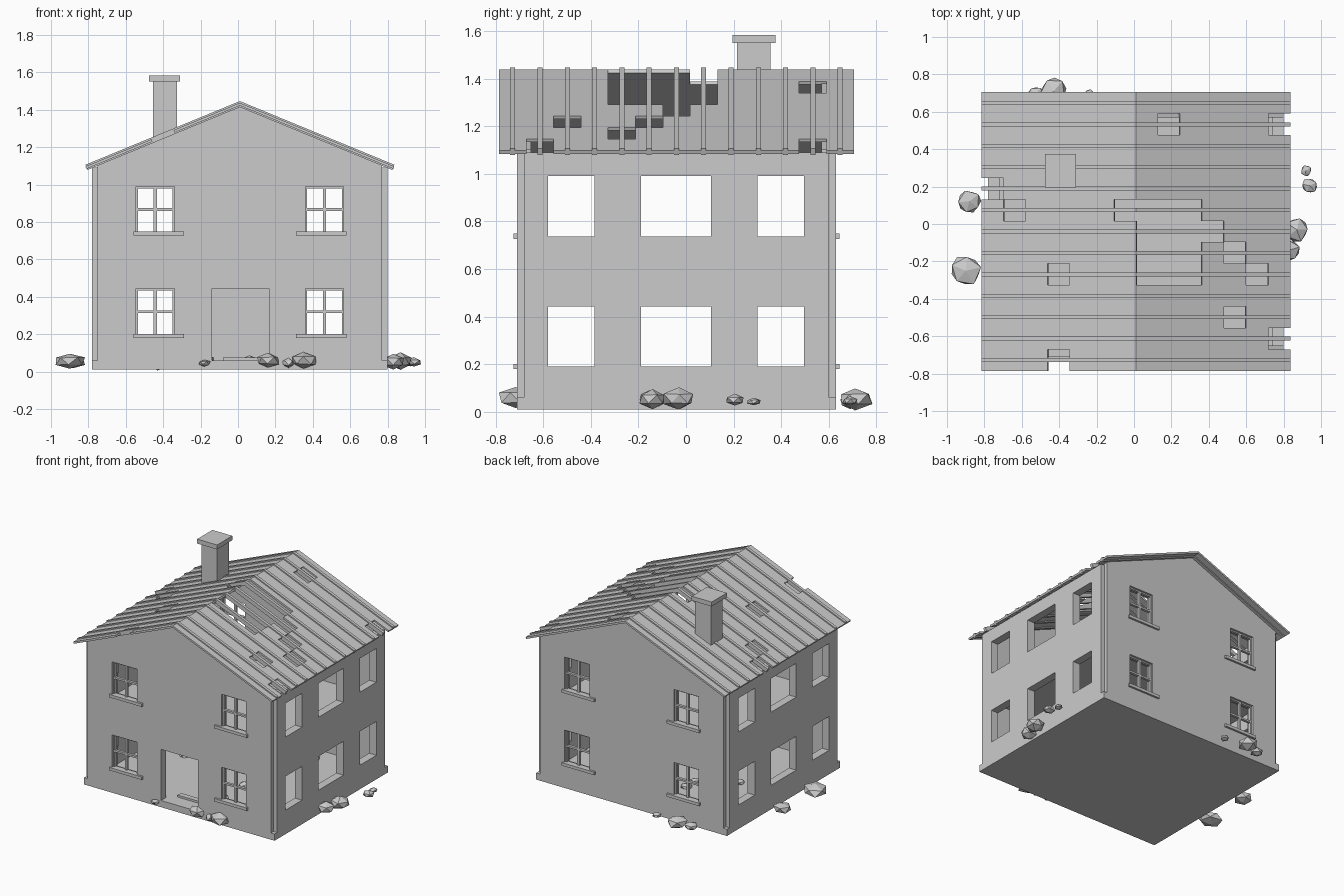
import bpy, bmesh, math, random
from mathutils import Vector

if "Cube" in bpy.data.objects:
    bpy.data.objects.remove(bpy.data.objects["Cube"])

random.seed(4)
CX, CY = 0.01, -0.04                      # house centre
X0, X1, Y0, Y1 = -0.78, 0.80, -0.71, 0.63  # outer wall faces
T = 0.06                                  # wall thickness

grey = bpy.data.materials.new("weathered_grey")
grey.diffuse_color = (0.6, 0.6, 0.6, 1)
grey.use_nodes = True
grey.node_tree.nodes["Principled BSDF"].inputs["Base Color"].default_value = grey.diffuse_color


def finish(name, bm):
    bmesh.ops.recalc_face_normals(bm, faces=bm.faces)
    me = bpy.data.meshes.new(name)
    bm.to_mesh(me)
    bm.free()
    me.materials.append(grey)
    ob = bpy.data.objects.new(name, me)
    bpy.context.collection.objects.link(ob)
    return ob


def add_box(bm, x0, x1, y0, y1, z0, z1):
    vs = bmesh.ops.create_cube(bm, size=1)["verts"]
    for v in vs:
        v.co = Vector(((x0 + x1) / 2 + v.co.x * (x1 - x0),
                       (y0 + y1) / 2 + v.co.y * (y1 - y0),
                       (z0 + z1) / 2 + v.co.z * (z1 - z0)))


def boxes(name, *dims):
    bm = bmesh.new()
    for d in dims:
        add_box(bm, *d)
    return finish(name, bm)


def panel(name, us, vs, is_hole, place, depth):
    """Grid sheet with missing cells, thickened along depth."""
    bm = bmesh.new()
    us, vs = sorted(set(us)), sorted(set(vs))
    grid = [[bm.verts.new(place(u, v)) for v in vs] for u in us]
    for i in range(len(us) - 1):
        for j in range(len(vs) - 1):
            if not is_hole((us[i] + us[i + 1]) / 2, (vs[j] + vs[j + 1]) / 2):
                bm.faces.new((grid[i][j], grid[i + 1][j], grid[i + 1][j + 1], grid[i][j + 1]))
    bmesh.ops.delete(bm, geom=[v for v in bm.verts if not v.link_faces], context="VERTS")
    ext = bmesh.ops.extrude_face_region(bm, geom=bm.faces[:], use_keep_orig=True)["geom"]
    bmesh.ops.translate(bm, vec=depth, verts=[g for g in ext if isinstance(g, bmesh.types.BMVert)])
    return finish(name, bm)


def wall(name, u0, u1, z1, holes, place, depth):
    us = [u0, u1] + [u for h in holes for u in h[:2]]
    zs = [0.06, z1] + [z for h in holes for z in h[2:]]
    inside = lambda u, z: any(h[0] < u < h[1] and h[2] < z < h[3] for h in holes)
    return panel(name, us, zs, inside, place, Vector(depth))


# Foundation and upper floor
boxes("foundation", (X0, X1, Y0, Y1, 0.01, 0.06))
boxes("upper_floor", (X0 + T, X1 - T, Y0 + T, Y1 - T, 0.56, 0.59))

# Walls, leaving a small notch at every corner
LEVELS = ((0.19, 0.443), (0.737, 0.99))
END_WIN = ((-0.545, -0.34), (0.36, 0.565))
SIDE_WIN = ((-0.58, -0.385), (-0.19, 0.105), (0.30, 0.495))
end_holes = [(*w, *l) for w in END_WIN for l in LEVELS]
side_holes = [(*w, *l) for w in SIDE_WIN for l in LEVELS]
door = (-0.14, 0.165, 0.06, 0.443)
N = 0.03
wall("front_wall", X0 + N, X1 - N, 1.10, end_holes + [door], lambda u, z: (u, Y0, z), (0, T, 0))
wall("back_wall", X0 + N, X1 - N, 1.10, end_holes, lambda u, z: (u, Y1, z), (0, -T, 0))
wall("left_wall", Y0 + N, Y1 - N, 1.09, side_holes, lambda u, z: (X0, u, z), (T, 0, 0))
wall("right_wall", Y0 + N, Y1 - N, 1.09, side_holes, lambda u, z: (X1, u, z), (-T, 0, 0))

# Gables
for name, y, d in (("front_gable", Y0, T), ("back_gable", Y1, -T)):
    bm = bmesh.new()
    a = [bm.verts.new(p) for p in ((X0, y, 1.10), (X1, y, 1.10), (CX, y, 1.425))]
    b = [bm.verts.new(v.co + Vector((0, d, 0))) for v in a]
    bm.faces.new(a)
    bm.faces.new(b)
    for i in range(3):
        j = (i + 1) % 3
        bm.faces.new((a[i], a[j], b[j], b[i]))
    finish(name, bm)

# Window frames and sills on the front and back
SILLS = ((-0.56, -0.29), (0.31, 0.58))
for side, y, s in (("front", Y0, 1), ("back", Y1, -1)):
    ya, yb = sorted((y + s * 0.015, y + s * 0.035))
    sa, sb = sorted((y - s * 0.015, y + s * 0.03))
    frames, sills = [], []
    for (x0, x1), (s0, s1) in zip(END_WIN, SILLS):
        xm = (x0 + x1) / 2
        for z0, z1 in LEVELS:
            zm = (z0 + z1) / 2 + 0.003
            for c, w in ((x0 + 0.005, 0.005), (xm, 0.009), (x1 - 0.005, 0.005)):
                frames.append((c - w, c + w, ya, yb, z0, z1))
            for c, w in ((z0 + 0.005, 0.005), (zm, 0.007), (z1 - 0.005, 0.005)):
                frames.append((x0, x1, ya, yb, c - w, c + w))
            sills.append((s0, s1, sa, sb, z0 - 0.01, z0 + 0.012))
    boxes(side + "_window_frames", *frames)
    boxes(side + "_window_sills", *sills)

# Roof: 7 x 13 sheets per slope, some missing, with battens over them
ROW, COL, RY, K = 0.118, 0.1146, -0.785, 0.412
missing = {
    1: {(0, 4), (0, 5), (0, 6), (0, 7), (1, 4), (1, 5), (1, 6), (1, 7), (2, 4), (2, 5), (2, 6),
        (2, 7), (3, 6), (4, 5), (5, 4), (4, 2), (6, 1), (1, 11), (6, 11)},
    -1: {(0, 7), (3, 4), (3, 0), (5, 7), (6, 8)},
}
for s, side in ((1, "right"), (-1, "left")):
    normal = Vector((s * K, 0, 1)).normalized()
    panel(side + "_roof_sheets", [i * ROW for i in range(8)], [RY + j * COL for j in range(14)],
          lambda u, v: (int(u / ROW), int((v - RY) / COL)) in missing[s],
          lambda u, v: (CX + s * u, v, 1.437 - K * u), normal * -0.014)
    ys = [RY + (j + 0.5) * COL + e for j in range(13) for e in (-0.0105, 0.0105)]
    panel(side + "_roof_battens", [0, 7 * ROW], ys,
          lambda u, v: abs((v - RY) / COL % 1 - 0.5) > 0.2,
          lambda u, v: (CX + s * u, v, 1.446 - K * u), normal * -0.03)

# Chimney
boxes("chimney", (-0.455, -0.325, 0.215, 0.355, 1.2, 1.555))
boxes("chimney_cap", (-0.475, -0.31, 0.195, 0.375, 1.55, 1.583))


# Rubble
def rock(name, x, y, z, r, h):
    bm = bmesh.new()
    bmesh.ops.create_icosphere(bm, subdivisions=1, radius=1)
    turn = random.uniform(0, math.tau)
    for v in bm.verts:
        p = v.co * random.uniform(0.85, 1.1)
        v.co = (x + r * (p.x * math.cos(turn) - p.y * math.sin(turn)),
                y + r * (p.x * math.sin(turn) + p.y * math.cos(turn)), z + h * p.z)
    finish(name, bm)


outside = [(-0.90, -0.25, 0.055, 0.09, 0.045), (-0.88, 0.12, 0.055, 0.065, 0.04),
           (0.87, -0.03, 0.055, 0.07, 0.045), (0.83, -0.14, 0.053, 0.065, 0.043),
           (0.94, 0.205, 0.05, 0.045, 0.025), (0.92, 0.285, 0.042, 0.032, 0.016),
           (-0.43, 0.71, 0.055, 0.075, 0.045), (-0.53, 0.69, 0.04, 0.05, 0.03),
           (-0.24, 0.69, 0.045, 0.035, 0.02), (-0.18, -0.725, 0.046, 0.035, 0.018),
           (0.16, -0.71, 0.058, 0.065, 0.04), (0.35, -0.715, 0.06, 0.075, 0.045),
           (0.27, -0.715, 0.045, 0.035, 0.025)]
for i, p in enumerate(outside):
    rock(f"rubble_outside_{i}", *p)
for i in range(10):
    rock(f"rubble_inside_{i}", random.uniform(-0.6, 0.6), random.uniform(-0.5, 0.45),
         0.065, random.uniform(0.03, 0.06), 0.025)

# Fallen plank just inside the doorway
boxes("fallen_plank", (-0.08, 0.11, -0.60, -0.56, 0.06, 0.075))
